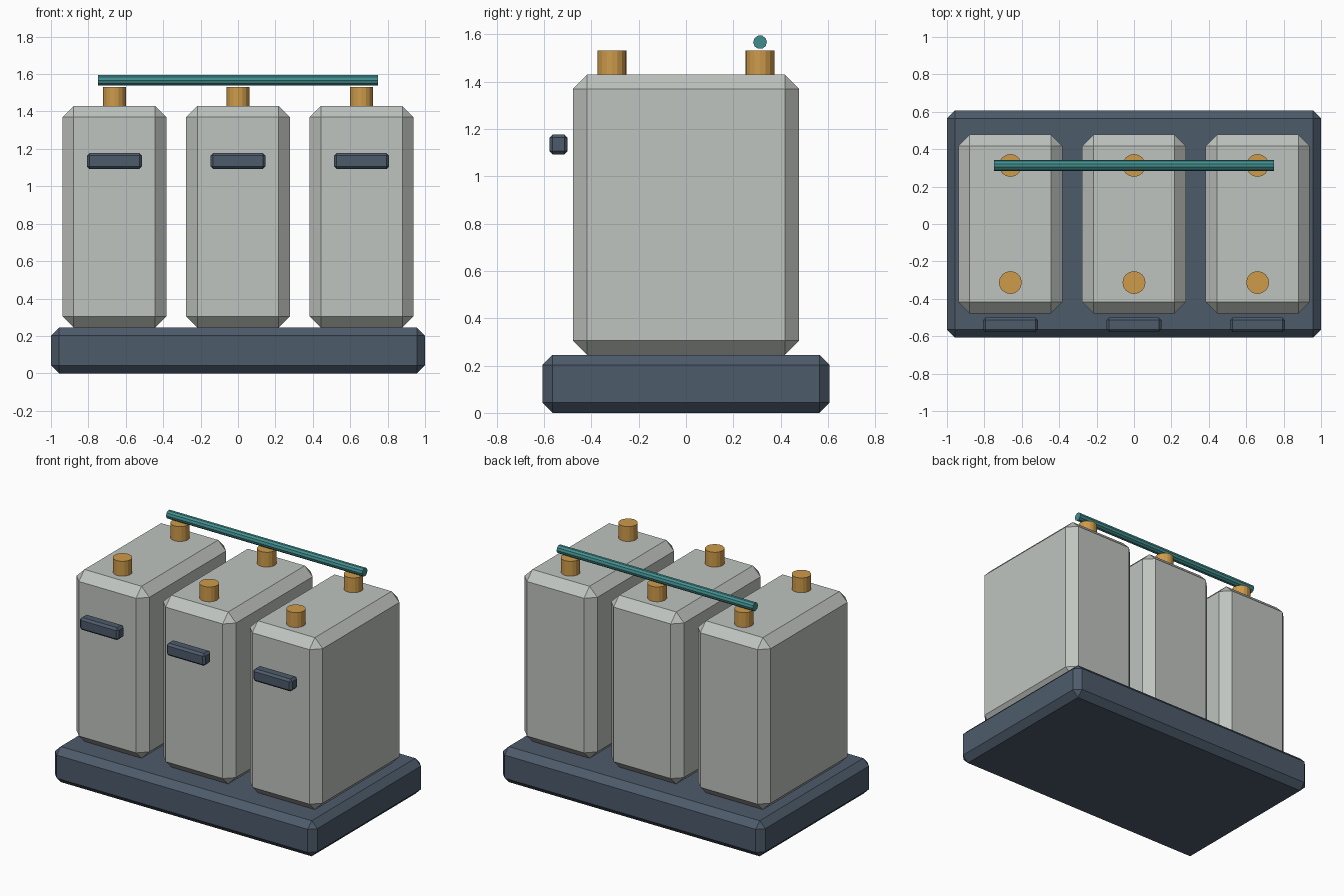
import bpy
import bmesh
from math import pi
from mathutils import Matrix

if "Cube" in bpy.data.objects:
    bpy.data.objects.remove(bpy.data.objects["Cube"], do_unlink=True)


def material(name, rgb):
    mat = bpy.data.materials.new(name)
    mat.use_nodes = True
    colour = (*rgb, 1.0)
    mat.diffuse_color = colour
    mat.node_tree.nodes["Principled BSDF"].inputs["Base Color"].default_value = colour
    return mat


grey = material("pale grey", (0.52, 0.55, 0.52))
slate = material("dark slate", (0.075, 0.105, 0.145))
copper = material("copper gold", (0.62, 0.33, 0.07))
teal = material("teal", (0.055, 0.27, 0.27))


def finish(bm, name, location, mat):
    mesh = bpy.data.meshes.new(name)
    bm.to_mesh(mesh)
    bm.free()
    mesh.materials.append(mat)
    obj = bpy.data.objects.new(name, mesh)
    obj.location = location
    bpy.context.collection.objects.link(obj)
    return obj


def chamfered_box(name, size, location, chamfer, mat):
    bm = bmesh.new()
    bmesh.ops.create_cube(bm, size=1, matrix=Matrix.Diagonal((*size, 1)))
    bmesh.ops.bevel(bm, geom=bm.edges[:], offset=chamfer, segments=1,
                    affect='EDGES', profile=0.5)
    return finish(bm, name, location, mat)


def cylinder(name, radius, length, sides, location, mat, turn=Matrix()):
    bm = bmesh.new()
    bmesh.ops.create_cone(bm, cap_ends=True, segments=sides, radius1=radius,
                          radius2=radius, depth=length, matrix=turn)
    return finish(bm, name, location, mat)


# Tray under the cells
chamfered_box("base_tray", (2, 1.215, 0.245), (0, 0, 0.1225), 0.043, slate)

# Three cells, each with a front handle and two terminals
for side, x in (("right", -0.661), ("middle", 0), ("left", 0.661)):
    chamfered_box(f"{side}_cell", (0.555, 0.955, 1.185), (x, 0, 0.8375), 0.06, grey)
    chamfered_box(f"{side}_handle", (0.295, 0.077, 0.085), (x, -0.539, 1.135), 0.014, slate)
    for end, y in (("front", -0.313), ("back", 0.313)):
        cylinder(f"{side}_{end}_terminal", 0.061, 0.12, 16, (x, y, 1.472), copper)

# Bar across the back terminals
cylinder("connecting_bar", 0.029, 1.495, 10, (0, 0.313, 1.567), teal,
         Matrix.Rotation(pi / 2, 4, 'Y'))
